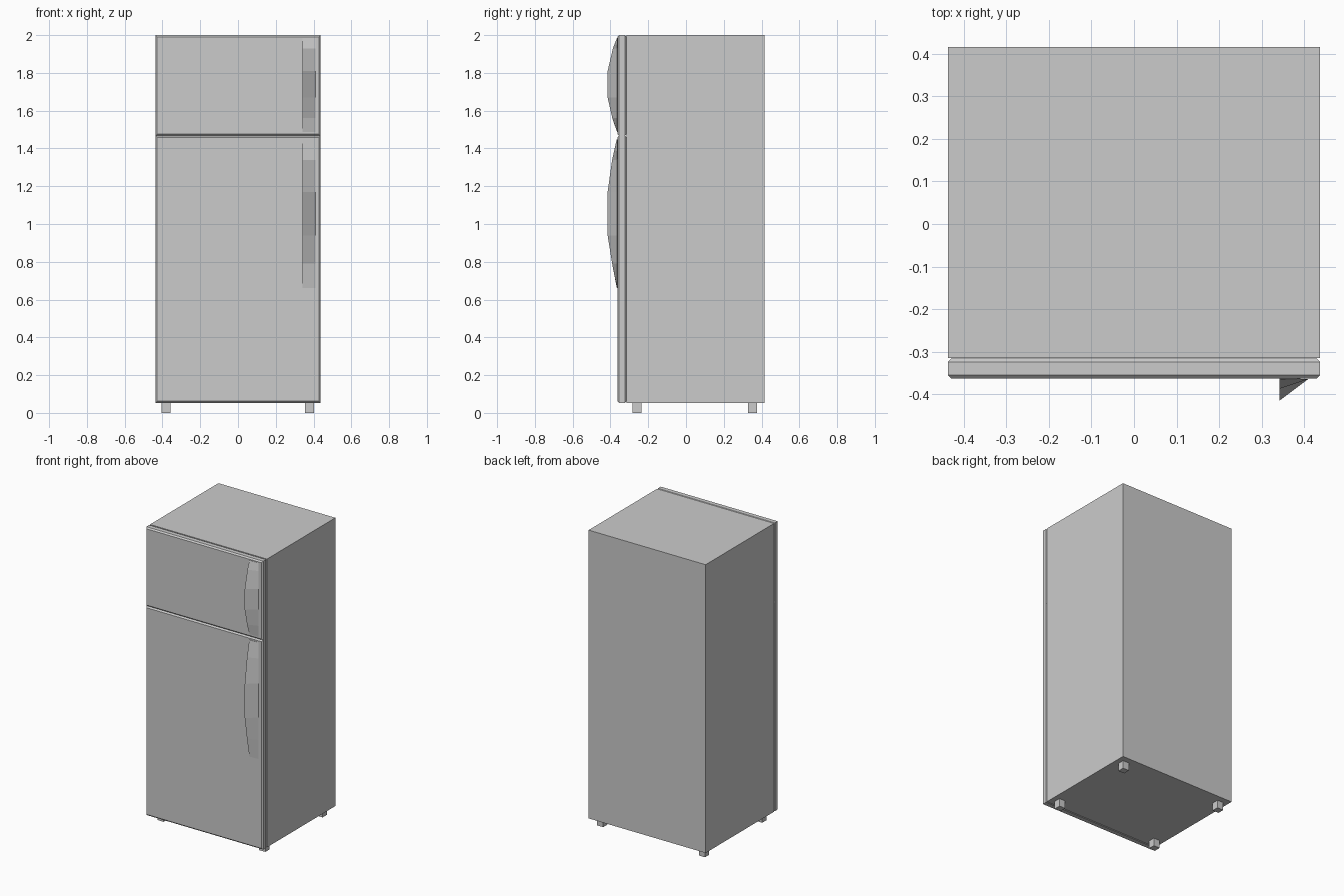
import bpy, bmesh
from mathutils import Vector

if "Cube" in bpy.data.objects:
    bpy.data.objects.remove(bpy.data.objects["Cube"])


def finish(name, bm):
    bmesh.ops.recalc_face_normals(bm, faces=bm.faces)
    mesh = bpy.data.meshes.new(name)
    bm.to_mesh(mesh)
    bm.free()
    obj = bpy.data.objects.new(name, mesh)
    bpy.context.collection.objects.link(obj)
    return obj


def box(name, lo, hi, chamfer=0):
    bm = bmesh.new()
    bmesh.ops.create_cube(bm, size=1)
    lo, hi = Vector(lo), Vector(hi)
    for v in bm.verts:
        v.co = (lo + hi) / 2 + v.co * (hi - lo)
    if chamfer:
        # chamfer only the rims of the front and back faces
        rim = [e for e in bm.edges if abs(e.verts[0].co.y - e.verts[1].co.y) < 1e-5]
        bmesh.ops.bevel(bm, geom=rim, offset=chamfer, segments=1, affect='EDGES')
    return finish(name, bm)


def handle(name, profile):
    # wedge section swept down the door: tall inner edge, tapering to the outer edge
    bm = bmesh.new()
    rings = [[bm.verts.new(p) for p in ((0.341, DOOR_Y + 0.002, z), (0.341, y, z),
                                        (0.409, DOOR_Y - 0.001, z))]
             for z, y in profile]
    for a, b in zip(rings, rings[1:]):
        for i in range(3):
            j = (i + 1) % 3
            bm.faces.new((a[i], a[j], b[j], b[i]))
    bm.faces.new(rings[0])
    bm.faces.new(rings[-1])
    return finish(name, bm)


W, DOOR_Y, BACK_Y, SEAM = 0.437, -0.363, -0.315, 1.467

# Cabinet
box("cabinet", (-W, BACK_Y, 0.053), (W, 0.415, 2.0))

# Doors
box("freezer_door", (-W, DOOR_Y, SEAM), (W, BACK_Y, 2.0), 0.009)
box("fridge_door", (-W, DOOR_Y, 0.053), (W, BACK_Y, SEAM), 0.009)

# Handles as (height, depth) profiles
handle("freezer_handle", [(1.985, -0.365), (1.93, -0.387), (1.81, -0.415), (1.67, -0.415),
                          (1.56, -0.39), (1.487, -0.365)])
handle("fridge_handle", [(1.448, -0.367), (1.34, -0.391), (1.17, -0.415), (0.94, -0.415),
                         (0.79, -0.391), (0.66, -0.366)])

# Feet
for side, x in (("left", -0.381), ("right", 0.379)):
    for end, y in (("front", -0.259), ("back", 0.352)):
        box(f"{end}_{side}_foot", (x - 0.023, y - 0.023, 0), (x + 0.023, y + 0.023, 0.055))
